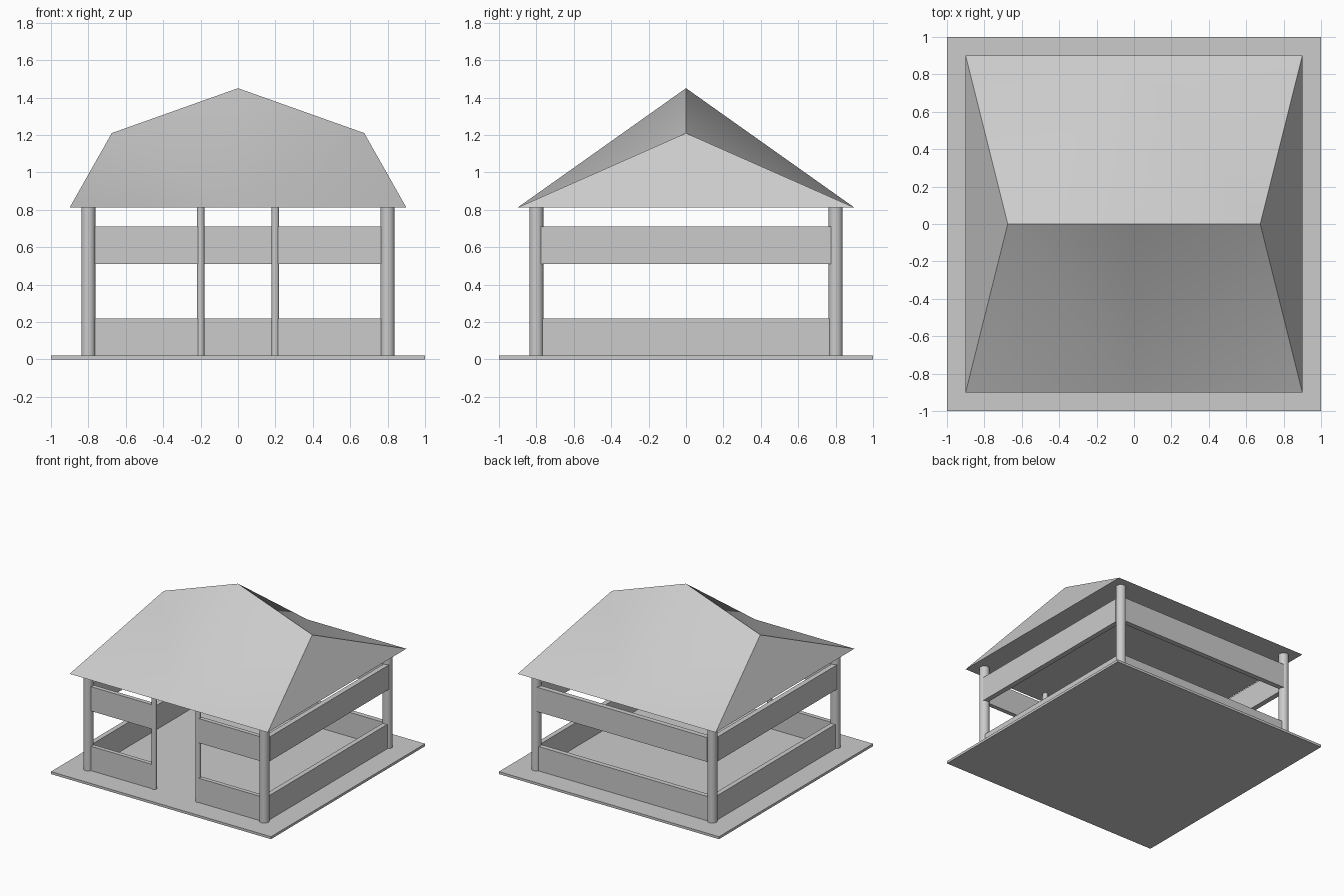
import bpy, bmesh
from math import radians

if "Cube" in bpy.data.objects:
    bpy.data.objects.remove(bpy.data.objects["Cube"])


def box(name, x0, x1, y0, y1, z0, z1):
    bpy.ops.mesh.primitive_cube_add(size=1, location=((x0 + x1) / 2, (y0 + y1) / 2, (z0 + z1) / 2))
    o = bpy.context.object
    o.name = name
    o.scale = (x1 - x0, y1 - y0, z1 - z0)
    bpy.ops.object.transform_apply(location=False, rotation=False, scale=True)
    return o


def post(name, x, y, r):
    z0, z1 = 0.02, 0.812
    bpy.ops.mesh.primitive_cylinder_add(vertices=32, radius=r, depth=z1 - z0,
                                        location=(x, y, (z0 + z1) / 2))
    bpy.context.object.name = name
    bpy.ops.object.shade_smooth_by_angle(angle=radians(30))


# floor slab
box("floor", -1, 1, -1, 1, 0, 0.02)

# corner posts and thin doorway posts
P = 0.8
for sx, side in ((-1, "left"), (1, "right")):
    for sy, end in ((-1, "front"), (1, "back")):
        post(f"{end}_{side}_post", sx * P, sy * P, 0.038)
    post(f"{side}_door_post", sx * 0.2, -P, 0.02)

# low walls and upper boards; the upper ones sit slightly proud except at the front
for label, z0, z1, length, inner, outer in (("low_wall", 0.02, 0.22, 0.78, 0.78, 0.82),
                                            ("upper_board", 0.51, 0.71, 0.775, 0.79, 0.832)):
    box(f"back_{label}", -length, length, inner, outer, z0, z1)
    for s, side in ((-1, "left"), (1, "right")):
        a, b = sorted((s * inner, s * outer))
        box(f"{side}_{label}", a, b, -length, length, z0, z1)
        a, b = sorted((s * 0.2, s * 0.78))
        box(f"front_{side}_{label}", a, b, -0.815, -0.78, z0, z1)

# roof: raised centre, ridge dropping to steep end hips, flat underside
E, Z = 0.9, 0.812
bm = bmesh.new()
apex = bm.verts.new((0, 0, 1.45))
hip = {s: bm.verts.new((s * 0.675, 0, 1.21)) for s in (-1, 1)}
mid = {s: bm.verts.new((0, s * E, Z)) for s in (-1, 1)}
corner = {(i, j): bm.verts.new((i * E, j * E, Z)) for i in (-1, 1) for j in (-1, 1)}
for i in (-1, 1):
    bm.faces.new((hip[i], corner[i, -1], corner[i, 1]))
    for j in (-1, 1):
        bm.faces.new((apex, hip[i], mid[j]))
        bm.faces.new((hip[i], corner[i, j], mid[j]))
bm.faces.new((corner[-1, -1], mid[-1], corner[1, -1], corner[1, 1], mid[1], corner[-1, 1]))
bmesh.ops.recalc_face_normals(bm, faces=bm.faces[:])
mesh = bpy.data.meshes.new("roof")
bm.to_mesh(mesh)
bm.free()
roof = bpy.data.objects.new("roof", mesh)
bpy.context.collection.objects.link(roof)
bpy.ops.object.select_all(action='DESELECT')
roof.select_set(True)
bpy.context.view_layer.objects.active = roof
bpy.ops.object.shade_smooth_by_angle(angle=radians(40))
